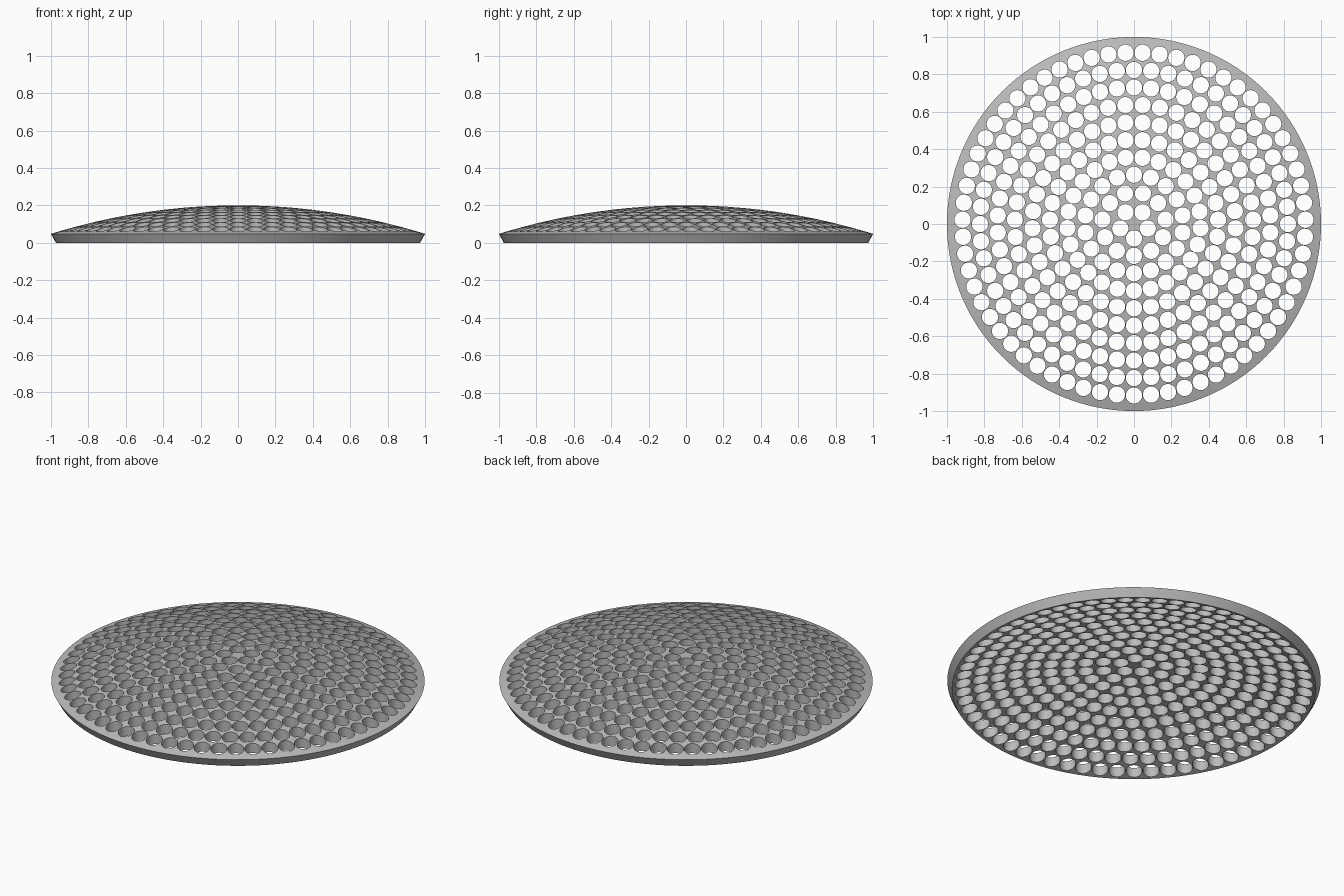
import bpy, bmesh, math

cube = bpy.data.objects.get("Cube")
if cube:
    bpy.data.objects.remove(cube, do_unlink=True)

SEGMENTS = 128
RINGS = 24
HOLE_RADIUS = 0.0435


def cap_profile(radius, edge_z, top_z):
    """Arc of a shallow spherical cap, from near the pole to the edge."""
    rise = top_z - edge_z
    ball = (radius ** 2 + rise ** 2) / (2 * rise)
    radii = [radius * i / RINGS for i in range(1, RINGS + 1)]
    return [(r, top_z - ball + math.sqrt(ball ** 2 - r ** 2)) for r in radii]


def add_object(name, bm):
    bmesh.ops.recalc_face_normals(bm, faces=bm.faces)
    mesh = bpy.data.meshes.new(name)
    bm.to_mesh(mesh)
    bm.free()
    obj = bpy.data.objects.new(name, mesh)
    bpy.context.collection.objects.link(obj)
    return obj


# Curved shell: outer cap, slanted rim, hollow underside
OUTER_TOP, INNER_TOP = 0.2, 0.141
profile = cap_profile(1.0, 0.048, OUTER_TOP) + cap_profile(0.974, 0.0, INNER_TOP)[::-1]
bm = bmesh.new()
loops = []
for r, z in profile:
    angles = [2 * math.pi * i / SEGMENTS for i in range(SEGMENTS)]
    loops.append([bm.verts.new((r * math.cos(a), r * math.sin(a), z)) for a in angles])
for a, b in zip(loops, loops[1:]):
    for i in range(SEGMENTS):
        j = (i + 1) % SEGMENTS
        bm.faces.new((a[i], b[i], b[j], a[j]))
for loop, z in ((loops[0], OUTER_TOP), (loops[-1], INNER_TOP)):
    pole = bm.verts.new((0, 0, z))
    for i in range(SEGMENTS):
        bm.faces.new((pole, loop[i], loop[(i + 1) % SEGMENTS]))
dome = add_object("perforated_dome", bm)

# Vertical hole cutters in concentric rings, each ring starting at the front
bm = bmesh.new()
for ring, count in enumerate((5, 11, 18, 25, 31, 37, 43, 50, 56, 63)):
    ring_radius = 0.077 + 0.0933 * ring
    for i in range(count):
        angle = 2 * math.pi * i / count - math.pi / 2
        made = bmesh.ops.create_cone(bm, cap_ends=True, segments=32, depth=0.6,
                                     radius1=HOLE_RADIUS, radius2=HOLE_RADIUS)
        bmesh.ops.translate(bm, verts=made["verts"], vec=(
            ring_radius * math.cos(angle), ring_radius * math.sin(angle), 0.1))
cutter = add_object("hole_cutter", bm)
cutter.hide_render = True

# Punch the holes
cut = dome.modifiers.new("holes", 'BOOLEAN')
cut.operation = 'DIFFERENCE'
cut.solver = 'EXACT'
cut.object = cutter
bpy.ops.object.select_all(action='DESELECT')
dome.select_set(True)
bpy.context.view_layer.objects.active = dome
bpy.ops.object.modifier_apply(modifier=cut.name)
bpy.data.objects.remove(cutter, do_unlink=True)

# Plain grey metal
grey = bpy.data.materials.new("plain_grey")
grey.use_nodes = True
colour = (0.5, 0.5, 0.5, 1)
grey.diffuse_color = colour
grey.node_tree.nodes["Principled BSDF"].inputs["Base Color"].default_value = colour
dome.data.materials.clear()
dome.data.materials.append(grey)
bpy.ops.object.shade_smooth_by_angle(angle=math.radians(30))
